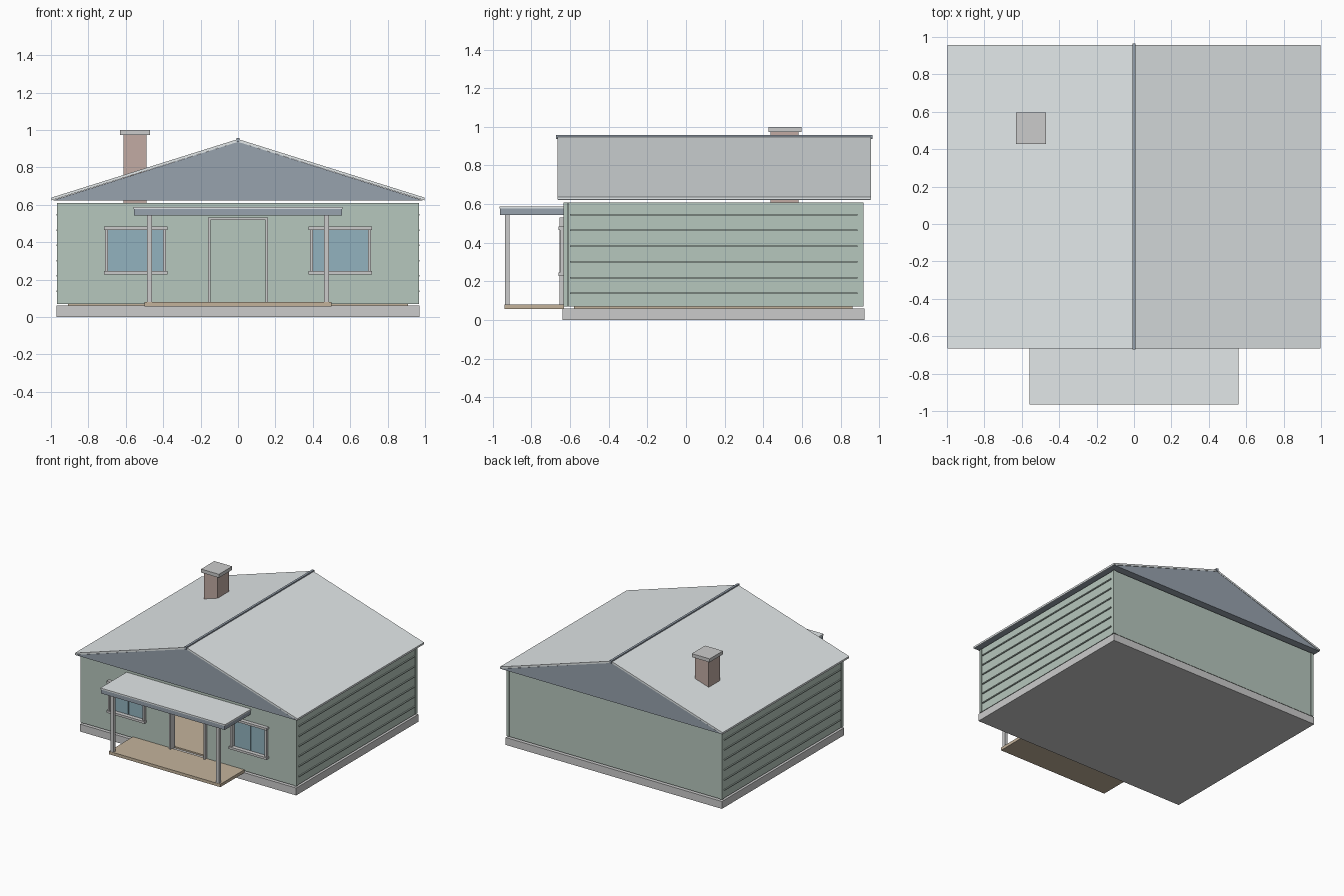
import bpy, bmesh

if "Cube" in bpy.data.objects:
    bpy.data.objects.remove(bpy.data.objects["Cube"])

def material(name, r, g, b):
    m = bpy.data.materials.new(name)
    m.diffuse_color = (r, g, b, 1)
    m.use_nodes = True
    m.node_tree.nodes["Principled BSDF"].inputs["Base Color"].default_value = m.diffuse_color
    return m

GREEN = material("wall_green", 0.47, 0.57, 0.51)
PALE = material("pale_trim", 0.78, 0.80, 0.80)
ROOF = material("roof_sheet", 0.76, 0.80, 0.81)
SLATE = material("dark_slate", 0.31, 0.36, 0.42)
STONE = material("stone", 0.56, 0.56, 0.54)
BRICK = material("brick", 0.54, 0.41, 0.37)
WOOD = material("wood", 0.55, 0.45, 0.33)
GLASS = material("glass", 0.29, 0.45, 0.52)

def make(name, bm, mat):
    bmesh.ops.recalc_face_normals(bm, faces=bm.faces)
    me = bpy.data.meshes.new(name)
    bm.to_mesh(me)
    bm.free()
    me.materials.append(mat)
    ob = bpy.data.objects.new(name, me)
    bpy.context.collection.objects.link(ob)
    return ob

def add_box(bm, x0, x1, y0, y1, z0, z1):
    vs = bmesh.ops.create_cube(bm, size=1)["verts"]
    for v in vs:
        v.co.x = x1 if v.co.x > 0 else x0
        v.co.y = y1 if v.co.y > 0 else y0
        v.co.z = z1 if v.co.z > 0 else z0

def box(name, x, y, z, mat):
    bm = bmesh.new()
    add_box(bm, *x, *y, *z)
    return make(name, bm, mat)

def prism(name, profile, y0, y1, mat):
    # extrude an x-z outline along y
    bm = bmesh.new()
    face = bm.faces.new([bm.verts.new((x, y0, z)) for x, z in profile])
    new = bmesh.ops.extrude_face_region(bm, geom=[face])["geom"]
    bmesh.ops.translate(bm, vec=(0, y1 - y0, 0),
                        verts=[v for v in new if isinstance(v, bmesh.types.BMVert)])
    return make(name, bm, mat)

# base
box("foundation", (-0.97, 0.97), (-0.64, 0.925), (0, 0.06), STONE)
box("floor", (-0.91, 0.91), (-0.58, 0.862), (0.06, 0.072), WOOD)

# front wall: panel grid, leaving two windows and a doorway open
xs = [-0.945, -0.705, -0.39, -0.155, 0.155, 0.39, 0.705, 0.945]
zs = [0.07, 0.238, 0.475, 0.525, 0.608]
openings = {(1, 1), (5, 1), (3, 0), (3, 1), (3, 2)}
bm = bmesh.new()
for i in range(7):
    for j in range(4):
        if (i, j) not in openings:
            add_box(bm, xs[i], xs[i + 1], -0.63, -0.60, zs[j], zs[j + 1])
make("front_wall", bm, GREEN)

# back wall
box("back_wall", (-0.945, 0.945), (0.882, 0.914), (0.07, 0.608), GREEN)

# side walls, siding strips, corner boards
for s, side in ((-1, "left"), (1, "right")):
    def sx(a, b):
        return tuple(sorted((s * a, s * b)))
    box(side + "_wall", sx(0.93, 0.962), (-0.61, 0.90), (0.07, 0.608), GREEN)
    bm = bmesh.new()
    for k in range(6):
        z = 0.138 + 0.0815 * k
        add_box(bm, *sx(0.96, 0.971), -0.60, 0.887, z - 0.004, z + 0.004)
    make(side + "_siding_strips", bm, GREEN)
    for y, end in ((-0.634, "front"), (0.896, "back")):
        box(f"{side}_{end}_corner_board", sx(0.944, 0.967), (y, y + 0.022), (0.07, 0.608), GREEN)

    # window
    box(side + "_window_glass", sx(0.39, 0.705), (-0.62, -0.61), (0.238, 0.475), GLASS)
    box(side + "_window_mullion", sx(0.545, 0.551), (-0.628, -0.605), (0.24, 0.475), GLASS)
    bm = bmesh.new()
    for z in (0.228, 0.466):
        add_box(bm, *sx(0.378, 0.717), -0.661, -0.628, z, z + 0.018)
    for x in (0.385, 0.694):
        add_box(bm, *sx(x, x + 0.016), -0.652, -0.605, 0.24, 0.475)
    make(side + "_window_frame", bm, PALE)

    # porch post and half of the door frame
    box(side + "_porch_post", sx(0.461, 0.486), (-0.938, -0.913), (0.08, 0.545), PALE)
    box(side + "_door_jamb", sx(0.147, 0.161), (-0.655, -0.60), (0.075, 0.525), PALE)

    # roof sheet
    prism(side + "_roof_sheet",
          [(0, 0.936), (s * 0.998, 0.623), (s * 0.998, 0.638), (0, 0.951)],
          -0.665, 0.958, ROOF)

box("door_head", (-0.161, 0.161), (-0.655, -0.60), (0.519, 0.531), PALE)

# porch
box("porch_deck", (-0.50, 0.50), (-0.94, -0.632), (0.056, 0.08), WOOD)
box("porch_beam", (-0.555, 0.555), (-0.963, -0.63), (0.543, 0.576), SLATE)
box("porch_roof", (-0.559, 0.559), (-0.965, -0.63), (0.576, 0.587), ROOF)

# main roof body and ridge
prism("gable_body", [(-0.994, 0.622), (0.994, 0.622), (0, 0.936)], -0.663, 0.956, SLATE)
box("ridge_cap", (-0.009, 0.009), (-0.672, 0.965), (0.936, 0.958), SLATE)

# chimney
box("chimney_stack", (-0.612, -0.488), (0.437, 0.583), (0.58, 0.975), BRICK)
box("chimney_cap", (-0.63, -0.47), (0.427, 0.597), (0.972, 1.0), STONE)
